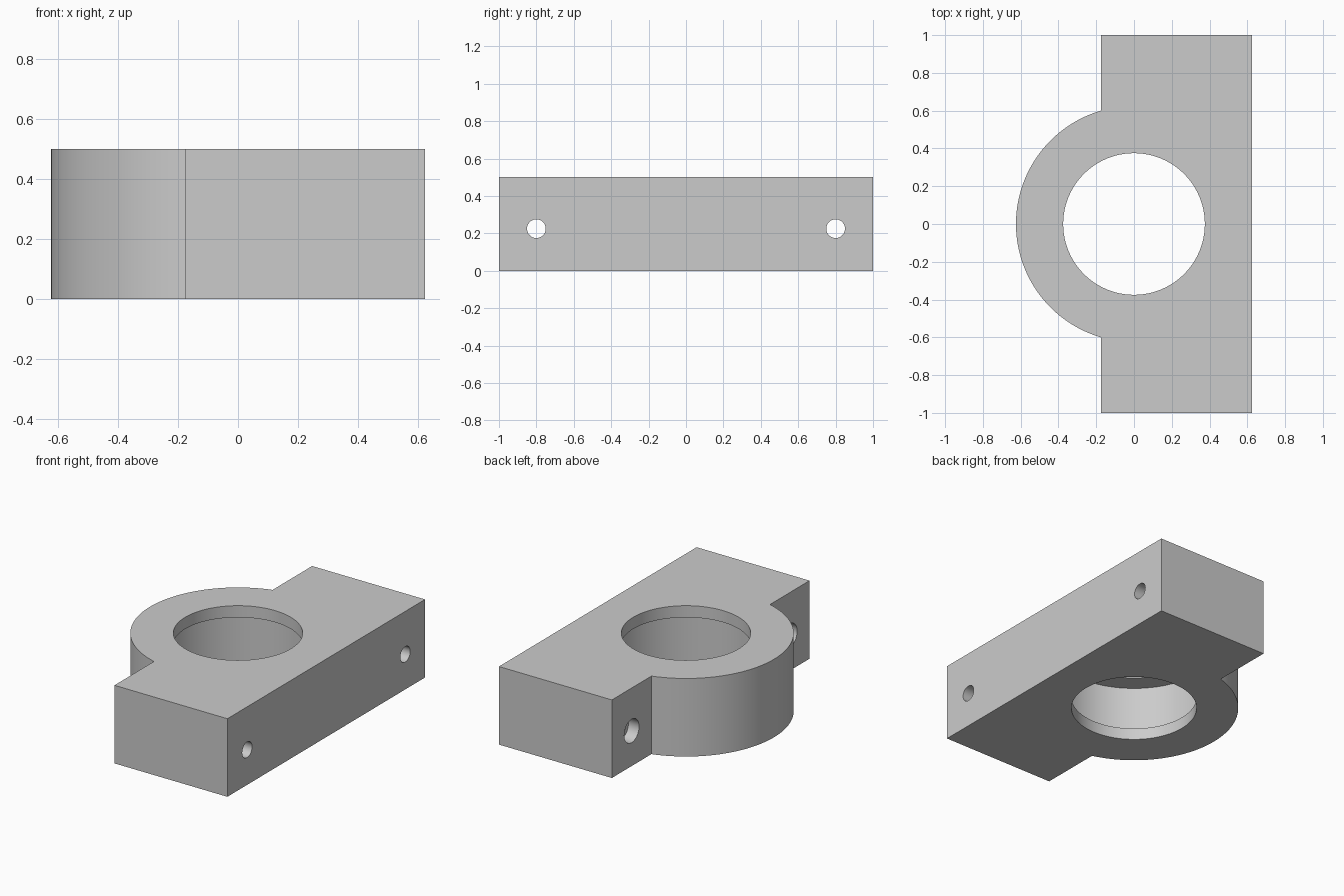
import bpy, bmesh, math
from mathutils import Matrix

old = bpy.data.objects.get("Cube")
if old:
    bpy.data.objects.remove(old)

HEIGHT = 0.5
OUTER = 0.625      # round boss radius, also the flat mounting face
BACK = -0.175      # inner face of the mounting ears
HOLE_Z = 0.225

grey = bpy.data.materials.new("plain grey")
grey.use_nodes = True
colour = (0.6, 0.6, 0.6, 1)
grey.diffuse_color = colour
grey.node_tree.nodes["Principled BSDF"].inputs["Base Color"].default_value = colour


def add_object(name, bm):
    bmesh.ops.recalc_face_normals(bm, faces=bm.faces)
    mesh = bpy.data.meshes.new(name)
    bm.to_mesh(mesh)
    bm.free()
    mesh.materials.append(grey)
    obj = bpy.data.objects.new(name, mesh)
    bpy.context.collection.objects.link(obj)
    return obj


def lathe(name, profile, matrix, steps):
    """Spin (radius, height) points around z, then place the solid."""
    bm = bmesh.new()
    pts = [(0, profile[0][1])] + profile + [(0, profile[-1][1])]
    verts = [bm.verts.new((r, 0, z)) for r, z in pts]
    edges = [bm.edges.new(pair) for pair in zip(verts, verts[1:])]
    bmesh.ops.spin(bm, geom=verts + edges, cent=(0, 0, 0), axis=(0, 0, 1),
                   angle=math.tau, steps=steps, use_merge=True)
    bmesh.ops.remove_doubles(bm, verts=bm.verts, dist=1e-5)
    bm.transform(matrix)
    return add_object(name, bm)


# Housing outline: round boss on one side, straight ears on the other
start = math.acos(BACK / OUTER)
arc = [start + (math.tau - 2 * start) * i / 64 for i in range(65)]
outline = [(OUTER, -1), (OUTER, 1), (BACK, 1)]
outline += [(OUTER * math.cos(a), OUTER * math.sin(a)) for a in arc]
outline += [(BACK, -1)]
bm = bmesh.new()
base = bm.faces.new([bm.verts.new((x, y, 0)) for x, y in outline])
up = bmesh.ops.extrude_face_region(bm, geom=[base])["geom"]
bmesh.ops.translate(bm, vec=(0, 0, HEIGHT),
                    verts=[v for v in up if isinstance(v, bmesh.types.BMVert)])
housing = add_object("bearing_housing", bm)

# Bore with a wide inner groove between two lips
cutters = [lathe("bore_cutter",
                 [(0.375, -0.1), (0.375, 0.075), (0.5, 0.075),
                  (0.5, 0.425), (0.375, 0.425), (0.375, 0.6)],
                 Matrix.Identity(4), 96)]

# Bolt holes through the ears, counterbored on the inner face
for side in (-1, 1):
    place = Matrix.Translation((0, side * 0.8, HOLE_Z)) @ Matrix.Rotation(math.pi / 2, 4, "Y")
    cutters.append(lathe("bolt_hole_cutter",
                         [(0.075, BACK - 0.1), (0.075, BACK + 0.075),
                          (0.05, BACK + 0.075), (0.05, OUTER + 0.1)],
                         place, 40))

bpy.ops.object.select_all(action="DESELECT")
housing.select_set(True)
bpy.context.view_layer.objects.active = housing
for cutter in cutters:
    cutter.hide_render = True
    cut = housing.modifiers.new("cut", "BOOLEAN")
    cut.operation = "DIFFERENCE"
    cut.solver = "EXACT"
    cut.object = cutter
    bpy.ops.object.modifier_apply(modifier=cut.name)
    bpy.data.objects.remove(cutter)

bpy.ops.object.shade_smooth_by_angle(angle=math.radians(30))
